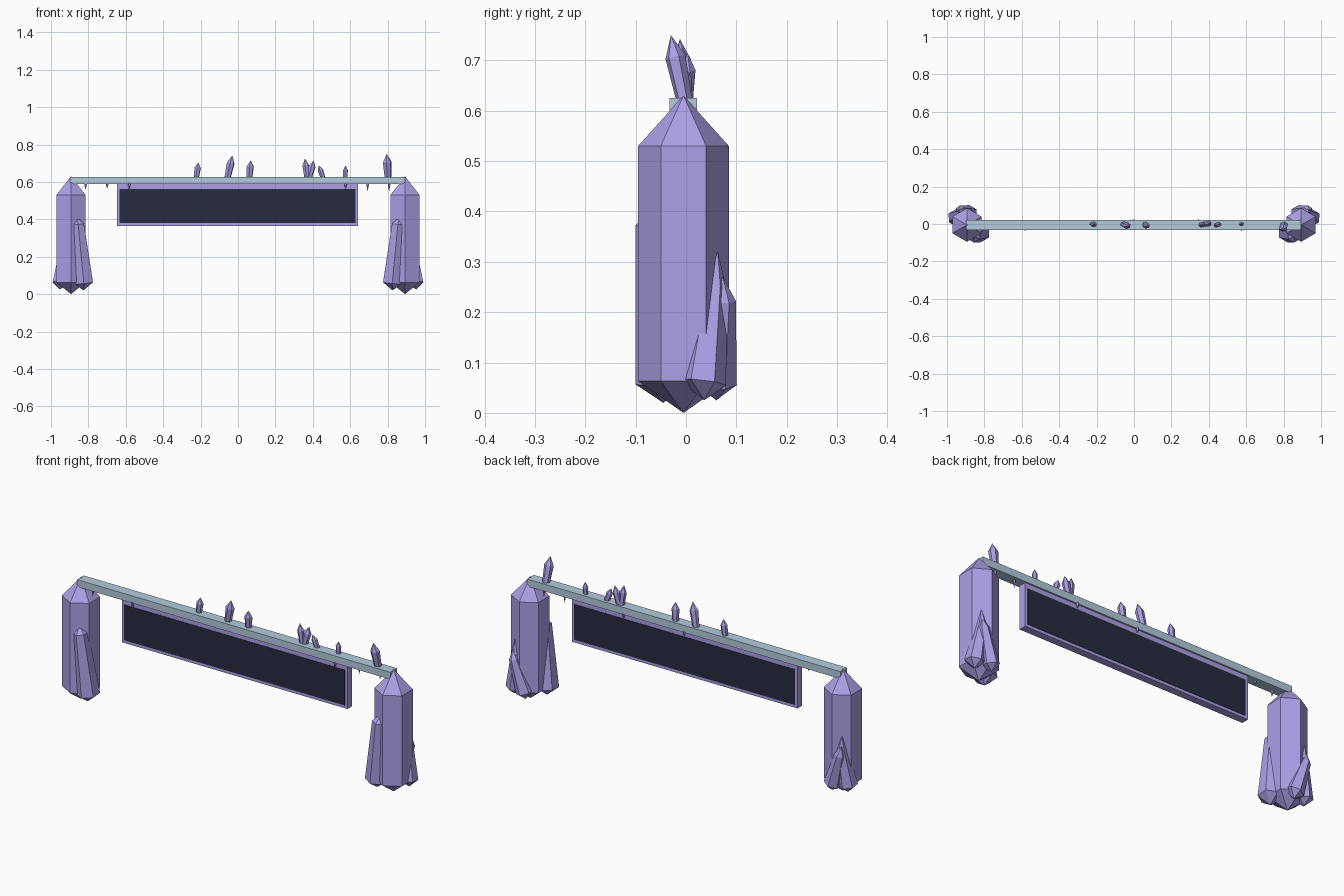
import bpy, bmesh, math
from mathutils import Vector

if "Cube" in bpy.data.objects:
    bpy.data.objects.remove(bpy.data.objects["Cube"])


def material(name, rgb):
    m = bpy.data.materials.new(name)
    m.diffuse_color = (*rgb, 1)
    m.use_nodes = True
    m.node_tree.nodes["Principled BSDF"].inputs["Base Color"].default_value = m.diffuse_color
    return m


PURPLE = material("amethyst", (0.42, 0.35, 0.80))
ICE = material("ice", (0.45, 0.60, 0.72))
DARK = material("dark_panel", (0.02, 0.025, 0.05))


def finish(name, bm, mat):
    bmesh.ops.recalc_face_normals(bm, faces=bm.faces)
    me = bpy.data.meshes.new(name)
    bm.to_mesh(me)
    bm.free()
    me.materials.append(mat)
    ob = bpy.data.objects.new(name, me)
    bpy.context.collection.objects.link(ob)
    return ob


def box(name, lo, hi, mat):
    bm = bmesh.new()
    bmesh.ops.create_cube(bm, size=1)
    lo, hi = Vector(lo), Vector(hi)
    for v in bm.verts:
        v.co = (lo + hi) / 2 + v.co * (hi - lo)
    return finish(name, bm, mat)


def crystal(name, low, a, ra, b, rb, tip, mat=PURPLE, sides=6, turn=90, squash=1):
    """Faceted shaft from ring a to ring b with a point at each end."""
    low, a, b, tip = map(Vector, (low, a, b, tip))
    rot = Vector((0, 0, 1)).rotation_difference(b - a)
    bm = bmesh.new()
    rings = []
    for c, r in ((a, ra), (b, rb)):
        ring = []
        for i in range(sides):
            t = math.radians(turn) + i * math.tau / sides
            ring.append(bm.verts.new(c + rot @ Vector((r * math.cos(t), r * squash * math.sin(t), 0))))
        rings.append(ring)
    v0, v1 = bm.verts.new(low), bm.verts.new(tip)
    for i in range(sides):
        j = (i + 1) % sides
        bm.faces.new((rings[0][i], rings[0][j], rings[1][j], rings[1][i]))
        bm.faces.new((v0, rings[0][j], rings[0][i]))
        bm.faces.new((v1, rings[1][i], rings[1][j]))
    return finish(name, bm, mat)


# Posts: one large crystal with three leaning ones around its foot, mirrored in x
SHARDS = [
    ("front_shard", (.826, -.045, .02), (.824, -.044, .06), .056, (.855, -.064, .375), .036, (.86, -.062, .41)),
    ("outer_shard", (.953, .036, .025), (.95, .033, .06), .047, (.928, .055, .25), .026, (.935, .063, .32)),
    ("back_shard", (.875, .06, .025), (.88, .056, .06), .045, (.93, .073, .225), .026, (.94, .073, .27)),
]
for side, s in (("left", -1), ("right", 1)):
    m = lambda p: (p[0] * s, p[1], p[2])
    x = .893 * s
    crystal(side + "_post", (x, -.005, 0), (x, -.005, .063), .09,
            (x, -.005, .53), .09, (x, -.005, .63))
    for name, low, a, ra, b, rb, tip in SHARDS:
        crystal(f"{side}_{name}", m(low), m(a), ra, m(b), rb, m(tip), turn=90 if s > 0 else -90)

# Cross beam, sign frame and dark panel
box("beam", (-.897, -.033, .588), (.893, .022, .625), ICE)
box("sign_frame", (-.647, -.024, .365), (.642, .014, .589), PURPLE)
box("sign_panel", (-.633, -.026, .38), (.628, .016, .563), DARK)

# Small crystals on the beam: base x, tip x, tip y, tip z, radius
BUDS = [
    (-.225, -.212, -.003, .705, .018), (-.06, -.03, -.012, .742, .022),
    (.06, .068, -.012, .715, .020), (.37, .358, -.006, .725, .018),
    (.375, .405, .003, .715, .020), (.46, .432, -.008, .688, .016),
    (.573, .575, .0, .687, .014), (.803, .795, -.03, .75, .024),
]
for i, (bx, tx, ty, tz, r) in enumerate(BUDS):
    foot, tip = Vector((bx, 0, .605)), Vector((tx, ty, tz))
    crystal(f"beam_crystal_{i + 1}", foot - Vector((0, 0, .01)), foot, r * .75,
            foot.lerp(tip, .7), r, tip, turn=20, squash=.85)

# Tiny icicles under the beam: x, y, length
ICICLES = [(-.815, -.02, .03), (-.7, .0, .022), (-.582, -.029, .04), (-.003, .019, .02),
           (.343, .019, .025), (.575, -.029, .035), (.693, .0, .04), (.808, .005, .04)]
for i, (ix, iy, n) in enumerate(ICICLES):
    crystal(f"icicle_{i + 1}", (ix, iy, .588 - n), (ix, iy, .585), .007,
            (ix, iy, .592), .007, (ix, iy, .596), sides=5)
